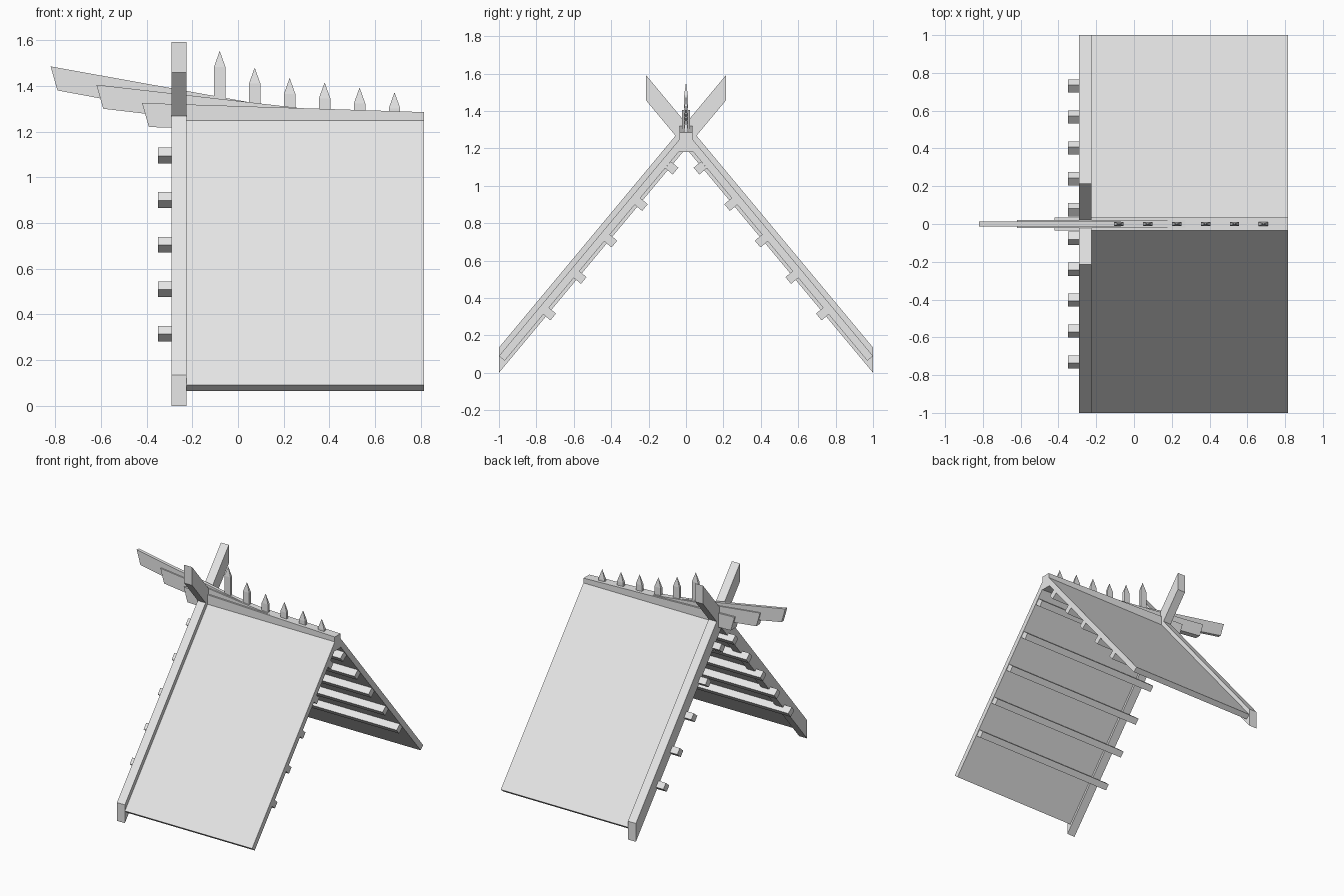
import bpy
import bmesh
from mathutils import Vector

cube = bpy.data.objects.get("Cube")
if cube:
    bpy.data.objects.remove(cube, do_unlink=True)

grey = bpy.data.materials.new("light_grey")
grey.use_nodes = True
grey.diffuse_color = (0.8, 0.8, 0.8, 1)
grey.node_tree.nodes["Principled BSDF"].inputs["Base Color"].default_value = (0.8, 0.8, 0.8, 1)


def finish(name, bm):
    bmesh.ops.recalc_face_normals(bm, faces=bm.faces)
    mesh = bpy.data.meshes.new(name)
    bm.to_mesh(mesh)
    bm.free()
    mesh.materials.append(grey)
    obj = bpy.data.objects.new(name, mesh)
    bpy.context.collection.objects.link(obj)
    return obj


def prism(name, points, depth):
    """Extrude a closed outline of 3D points along a vector."""
    bm = bmesh.new()
    face = bm.faces.new([bm.verts.new(p) for p in points])
    ext = bmesh.ops.extrude_face_region(bm, geom=[face])
    moved = [v for v in ext["geom"] if isinstance(v, bmesh.types.BMVert)]
    bmesh.ops.translate(bm, verts=moved, vec=Vector(depth))
    return finish(name, bm)


def along_x(name, profile, x0, x1):
    return prism(name, [(x0, y, z) for y, z in profile], (x1 - x0, 0, 0))


# Directions of the roof pitch: down the slope and out of the slope
down = Vector((1, -1.2)).normalized()
out = Vector((-down.y, down.x))
END = 0.815

for side, label in ((1, "back"), (-1, "front")):
    def flip(points):
        return [(side * p[0], p[1]) for p in points]

    # Gable boards that cross above the ridge
    along_x(label + "_gable_board",
            flip([(1, 0), (1, 0.135), (-0.215, 1.593), (-0.215, 1.458)]), -0.29, -0.225)

    # Thin roof panel
    eave, top = Vector((1, 0.09)), Vector((0.025, 1.26))
    along_x(label + "_roof_panel",
            flip([eave, top, top - out * 0.04, eave - out * 0.04]), -0.225, END)

    # Purlins under the panel
    for i in range(5):
        c = Vector((0.73 - 0.1635 * i, 0.315 + 0.195 * i))
        a, b = down * 0.0235, out * 0.026
        along_x(f"{label}_purlin_{i + 1}",
                flip([c - a - b, c + a - b, c + a + b, c - a + b]), -0.35, END - 0.005)

# Stacked ridge beams: start x, start z, end x, end z, half width
beams = [("lower", -0.42, 1.325, END, 1.285, 0.034),
         ("middle", -0.62, 1.405, 0.4, 1.288, 0.021),
         ("upper", -0.82, 1.485, 0.19, 1.303, 0.012)]
for label, x0, z0, x1, z1, w in beams:
    prism(label + "_ridge_beam",
          [(x0, -w, z0), (x1, -w, z1), (x1, -w, z1 - 0.105), (x0 + 0.03, -w, z0 - 0.105)],
          (0, 2 * w, 0))

# Pointed pickets along the ridge
for i, tip in enumerate((1.553, 1.48, 1.435, 1.415, 1.393, 1.372)):
    x, w, d, shoulder = -0.08 + 0.153 * i, 0.025, 0.01, tip - 0.07
    bm = bmesh.new()
    rings = [[bm.verts.new((x + sx * w, sy * d, z))
              for sx, sy in ((-1, -1), (1, -1), (1, 1), (-1, 1))] for z in (1.26, shoulder)]
    apex = bm.verts.new((x, 0, tip))
    bm.faces.new(rings[0])
    for k in range(4):
        n = (k + 1) % 4
        bm.faces.new((rings[0][k], rings[0][n], rings[1][n], rings[1][k]))
        bm.faces.new((rings[1][k], rings[1][n], apex))
    finish(f"ridge_picket_{i + 1}", bm)
